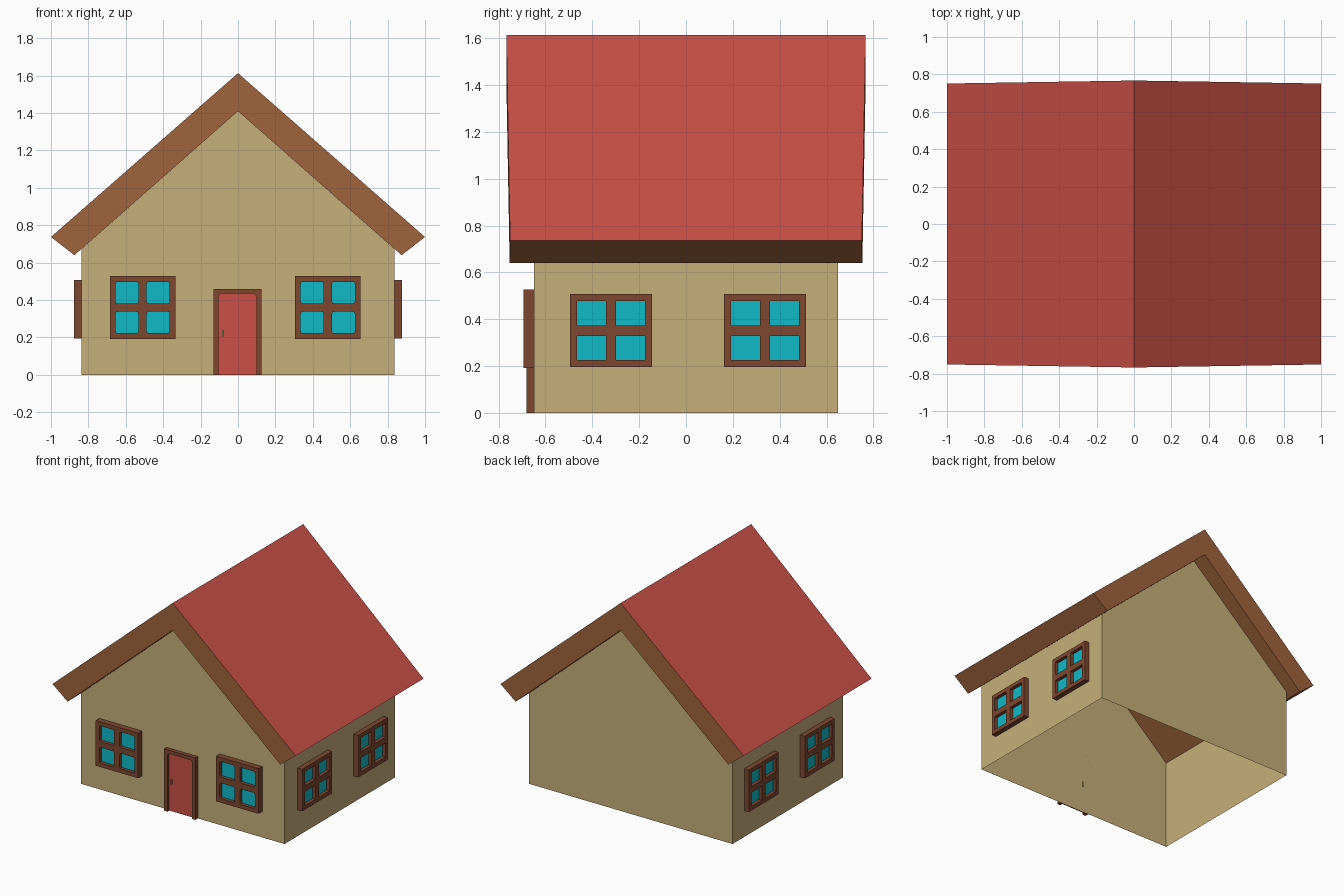
import bpy, bmesh, math
from mathutils import Vector

if "Cube" in bpy.data.objects:
    bpy.data.objects.remove(bpy.data.objects["Cube"], do_unlink=True)


def material(name, rgb):
    mat = bpy.data.materials.new(name)
    mat.use_nodes = True
    mat.diffuse_color = (*rgb, 1)
    mat.node_tree.nodes["Principled BSDF"].inputs["Base Color"].default_value = (*rgb, 1)
    return mat


tan = material("tan wall", (0.57, 0.43, 0.195))
red = material("red paint", (0.6, 0.08, 0.063))
roof_brown = material("roof wood", (0.35, 0.127, 0.045))
frame_brown = material("frame wood", (0.21, 0.064, 0.03))
cyan = material("cyan glass", (0.005, 0.49, 0.58))
brass = material("dull brass", (0.35, 0.33, 0.1))


def make_object(name, bm, mats):
    bmesh.ops.recalc_face_normals(bm, faces=bm.faces)
    mesh = bpy.data.meshes.new(name)
    bm.to_mesh(mesh)
    bm.free()
    for mat in mats:
        mesh.materials.append(mat)
    obj = bpy.data.objects.new(name, mesh)
    bpy.context.collection.objects.link(obj)
    return obj


def prism(profile, y0, y1):
    """Extrude an x-z profile from y0 to y1."""
    bm = bmesh.new()
    face = bm.faces.new([bm.verts.new((x, y0, z)) for x, z in profile])
    moved = bmesh.ops.extrude_face_region(bm, geom=[face], use_keep_orig=True)["geom"]
    bmesh.ops.translate(bm, vec=(0, y1 - y0, 0),
                        verts=[v for v in moved if isinstance(v, bmesh.types.BMVert)])
    return bm


def mirrored(points):
    return points + [(-x, z) for x, z in reversed(points) if x]


# Walls: a hollow gabled shell, open below and under the roof
HALF_X, HALF_Y, EAVE, APEX = 0.838, 0.65, 0.672, 1.41
bm = prism([(-HALF_X, 0), (-HALF_X, EAVE), (0, APEX), (HALF_X, EAVE), (HALF_X, 0)],
           -HALF_Y, HALF_Y)
bm.normal_update()
bmesh.ops.delete(bm, geom=[f for f in bm.faces if abs(f.normal.z) > 0.1], context="FACES")
make_object("walls", bm, [tan])

# Roof: a thick V section, a little longer along the ridge than at the eaves
bm = prism([(-0.875, 0.64), (-1, 0.737), (0, 1.613), (1, 0.737), (0.875, 0.64), (0, APEX)],
           -1, 1)
for v in bm.verts:
    v.co.y *= 0.767 - 0.016 * min(abs(v.co.x), 1)
bmesh.ops.recalc_face_normals(bm, faces=bm.faces)
for f in bm.faces:
    f.material_index = 1 if f.normal.z > 0.3 else 0
make_object("roof", bm, [roof_brown, red])


def window(name, location, angle, height, depth, rounding=0.0):
    """A frame with four recessed panes, facing -y before it is turned."""
    def lines(half):
        return [-half, -half + 0.03, -0.022, 0.022, half - 0.03, half]
    xs, zs = lines(0.175), lines(height / 2)
    bm = bmesh.new()
    grid = [[bm.verts.new((x, -depth, z)) for z in zs] for x in xs]
    panes = []
    for i in range(5):
        for j in range(5):
            f = bm.faces.new((grid[i][j], grid[i + 1][j], grid[i + 1][j + 1], grid[i][j + 1]))
            if i in (1, 3) and j in (1, 3):
                panes.append(f)
    # outer sides back to the wall
    rim = [e for e in bm.edges if e.is_boundary]
    out = bmesh.ops.extrude_edge_only(bm, edges=rim)["geom"]
    for v in out:
        if isinstance(v, bmesh.types.BMVert):
            v.co.y = 0
    # panes sunk into the frame
    for f in panes:
        sunk = bmesh.ops.extrude_discrete_faces(bm, faces=[f])["faces"][0]
        sunk.material_index = 1
        loop = list(sunk.verts)
        front = [bm.verts.new(v.co) for v in loop]
        for v in loop:
            v.co.y += 0.025
        for k in range(4):
            n = (k + 1) % 4
            bm.faces.new((loop[k], loop[n], front[n], front[k]))
    # small fillets in the pane corners
    bmesh.ops.remove_doubles(bm, verts=bm.verts, dist=0.0001)
    if rounding:
        pane_verts = {v for f in bm.faces if f.material_index for v in f.verts}
        corners = [e for e in bm.edges
                   if (e.verts[0] in pane_verts) != (e.verts[1] in pane_verts)]
        bmesh.ops.bevel(bm, geom=corners, offset=rounding, segments=2,
                        profile=0.5, affect="EDGES")
    obj = make_object(name, bm, [frame_brown, cyan])
    obj.location = location
    obj.rotation_euler.z = angle
    return obj


# Windows: two at the front, two on each side
for side, x in (("right", -0.51), ("left", 0.48)):
    window("front_window_" + side, (x, -HALF_Y, 0.36), 0, 0.335, 0.044, 0.012)
for side, sign in (("left", 1), ("right", -1)):
    for place, y in (("front", -0.32), ("rear", 0.337)):
        window(f"{side}_window_{place}", (sign * HALF_X, y, 0.351),
               sign * math.pi / 2, 0.312, 0.038)

# Door frame, door leaf and handle
opening = mirrored([(0.102, 0), (0.102, 0.42), (0.088, 0.434)])
outline = [(-0.128, 0), (-0.128, 0.46), (0.128, 0.46), (0.128, 0)]
frame = make_object("door_frame", prism(outline + opening, -0.68, -HALF_Y), [frame_brown])
leaf = make_object("door", prism(opening, -0.658, -HALF_Y - 0.001), [red])
handle_profile = [(-0.083, 0.205), (-0.074, 0.205), (-0.074, 0.24), (-0.083, 0.24)]
handle = make_object("door_handle", prism(handle_profile, -0.672, -0.645), [brass])
for part in (frame, leaf, handle):
    part.location.x = -0.003
